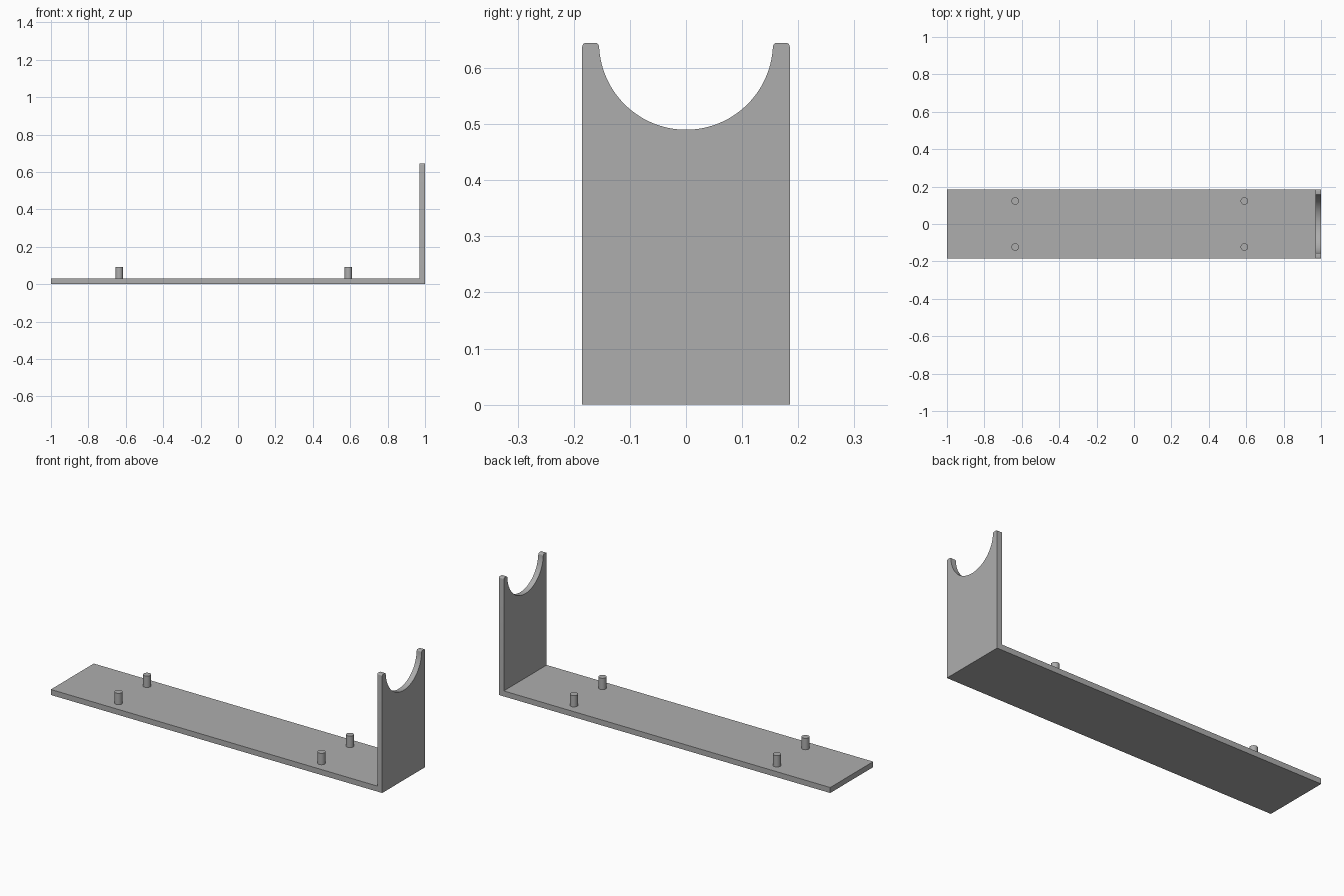
import bpy, bmesh, math

if "Cube" in bpy.data.objects:
    bpy.data.objects.remove(bpy.data.objects["Cube"])

HALF_W, THICK, TOP = 0.185, 0.03, 0.645   # half width, plate thickness, full height
NOTCH_R, ROUND_R = 0.155, 0.007           # cradle radius, corner rounding

grey = bpy.data.materials.new("grey")
grey.diffuse_color = (0.42, 0.42, 0.42, 1)
grey.use_nodes = True
grey.node_tree.nodes["Principled BSDF"].inputs["Base Color"].default_value = grey.diffuse_color


def extrude_profile(name, points, offset):
    """Fill a closed outline and extrude it along offset."""
    bm = bmesh.new()
    face = bm.faces.new([bm.verts.new(p) for p in points])
    ext = bmesh.ops.extrude_face_region(bm, geom=[face])
    verts = [g for g in ext["geom"] if isinstance(g, bmesh.types.BMVert)]
    bmesh.ops.translate(bm, verts=verts, vec=offset)
    bmesh.ops.recalc_face_normals(bm, faces=bm.faces)
    mesh = bpy.data.meshes.new(name)
    bm.to_mesh(mesh)
    bm.free()
    mesh.materials.append(grey)
    obj = bpy.data.objects.new(name, mesh)
    bpy.context.collection.objects.link(obj)
    return obj


def smooth(obj):
    bpy.ops.object.select_all(action='DESELECT')
    obj.select_set(True)
    bpy.context.view_layer.objects.active = obj
    bpy.ops.object.shade_smooth_by_angle(angle=math.radians(30))


def arc(cy, cz, r, a0, a1, n):
    return [(cy + r * math.cos(math.radians(a0 + (a1 - a0) * i / n)),
             cz + r * math.sin(math.radians(a0 + (a1 - a0) * i / n))) for i in range(n + 1)]


# Upright with a half-round cradle and softened horn tips
r = ROUND_R
horn = [(HALF_W, 0)]
horn += arc(HALF_W - r, TOP - r, r, 0, 90, 5)
horn += arc(NOTCH_R + r, TOP - r, r, 90, 180, 5)
cradle = arc(0, TOP, NOTCH_R, -4, -90, 24)
right_half = horn + cradle
left_half = [(-y, z) for y, z in reversed(right_half[:-1])]
bracket = extrude_profile("bracket", [(1 - THICK, y, z) for y, z in right_half + left_half],
                          (THICK, 0, 0))

# Long base plate, fused to the upright
base = extrude_profile("base_plate", [(-1, -HALF_W, 0), (1 - THICK / 2, -HALF_W, 0),
                                      (1 - THICK / 2, HALF_W, 0), (-1, HALF_W, 0)],
                       (0, 0, THICK))
bpy.context.view_layer.objects.active = bracket
union = bracket.modifiers.new("fuse", 'BOOLEAN')
union.operation, union.solver, union.object = 'UNION', 'EXACT', base
bpy.ops.object.modifier_apply(modifier=union.name)
bpy.data.objects.remove(base)
smooth(bracket)

# Four locating pegs
for x, end in ((-0.635, "left"), (0.59, "right")):
    for y, side in ((-0.123, "front"), (0.123, "back")):
        ring = [(x + a, y + b, THICK) for a, b in arc(0, 0, 0.02, 0, 360, 32)[:-1]]
        smooth(extrude_profile(f"peg_{side}_{end}", ring, (0, 0, 0.062)))
